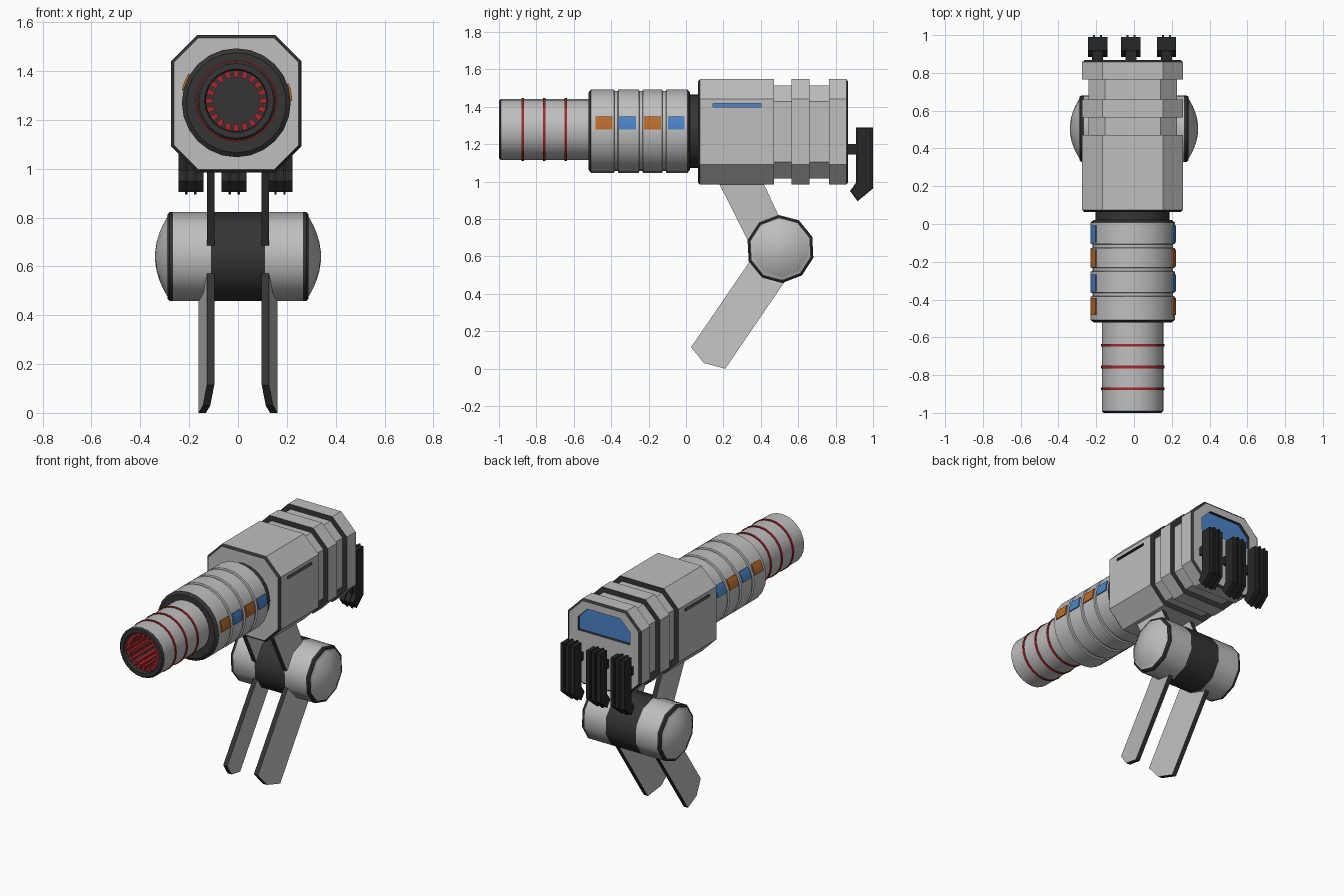
import bpy, bmesh, math
from math import sin, cos, pi, radians

if "Cube" in bpy.data.objects:
    bpy.data.objects.remove(bpy.data.objects["Cube"])


def material(name, r, g, b):
    m = bpy.data.materials.new(name)
    m.diffuse_color = (r, g, b, 1)
    m.use_nodes = True
    m.node_tree.nodes["Principled BSDF"].inputs["Base Color"].default_value = m.diffuse_color
    return m


GREY = material("light grey", 0.52, 0.52, 0.52)
DARK = material("dark grey", 0.035, 0.035, 0.035)
BLACK = material("vent black", 0.02, 0.02, 0.02)
BLUE = material("blue", 0.07, 0.23, 0.58)
ORANGE = material("orange", 0.5, 0.15, 0.025)
RED = material("red", 0.36, 0.02, 0.025)
CX = -0.007      # sideways centre of the gun
BARREL_Z, SLEEVE_Z, BODY_Z = 1.278, 1.27, 1.266


def loft(name, rings, mats, seg, caps=(0, 0), smooth=None):
    """Skin closed rings of points; seg gives the material of each band."""
    bm = bmesh.new()
    vs = [[bm.verts.new(p) for p in ring] for ring in rings]
    n = len(rings[0])
    for k in range(len(vs) - 1):
        for i in range(n):
            j = (i + 1) % n
            f = bm.faces.new((vs[k][i], vs[k][j], vs[k + 1][j], vs[k + 1][i]))
            f.material_index = seg[k]
    for ring, c in zip((vs[0], vs[-1]), caps):
        bm.faces.new(ring).material_index = c
    bmesh.ops.recalc_face_normals(bm, faces=bm.faces)
    me = bpy.data.meshes.new(name)
    bm.to_mesh(me)
    bm.free()
    for m in mats:
        me.materials.append(m)
    if smooth:
        me.polygons.foreach_set("use_smooth", [True] * len(me.polygons))
        me.set_sharp_from_angle(angle=radians(smooth))
    ob = bpy.data.objects.new(name, me)
    bpy.context.collection.objects.link(ob)
    return ob


def prism(name, axis, pts, a, b, mats, cap=0, side=0):
    """Extrude a 2D outline: (x, z) points along Y or (y, z) points along X."""
    def ring(t):
        return [(t, u, v) if axis == 'X' else (u, t, v) for u, v in pts]
    return loft(name, [ring(a), ring(b)], mats, [side], (cap, cap))


def lathe(name, axis, prof, c, mats, n=24, phase=0.0, caps=(0, 0), smooth=35):
    """Turn (position, radius, band material) around an axis through c."""
    rings = []
    for t, r, _ in prof:
        ang = [phase + 2 * pi * i / n for i in range(n)]
        rings.append([(t, c[0] + r * cos(q), c[1] + r * sin(q)) if axis == 'X'
                      else (c[0] + r * cos(q), t, c[1] + r * sin(q)) for q in ang])
    return loft(name, rings, mats, [p[2] for p in prof], caps, smooth)


def box(y0, y1, z0, z1):
    return [(y0, z0), (y1, z0), (y1, z1), (y0, z1)]


# Ribbed octagonal body, dark rib walls and edge bevels
def octagon(y, i):
    w, h, c = 0.267 - i, 0.282 - i, 0.107 - 0.586 * i
    return [(CX + x, y, BODY_Z + z) for x, z in (
        (w, c - h), (w, h - c), (w - c, h), (c - w, h),
        (-w, h - c), (-w, c - h), (c - w, -h), (w - c, -h))]


stations = [(0.063, 0.012), (0.075, 0), (0.47, 0), (0.47, 0.033), (0.565, 0.033),
            (0.565, 0), (0.66, 0), (0.66, 0.033), (0.765, 0.033), (0.765, 0),
            (0.857, 0), (0.867, 0.012)]
body = loft("body", [octagon(*s) for s in stations], [GREY, DARK, BLUE],
            [1, 0, 1, 0, 1, 0, 1, 0, 1, 0, 1])

# Recessed rear window and side slits, cut with dark walls and blue floors
window = [(-0.19, 1.335), (0.19, 1.335), (0.19, 1.42), (0.12, 1.49), (-0.12, 1.49), (-0.19, 1.42)]
cutters = [prism("window_cutter", 'Y', [(CX + x, z) for x, z in window],
                 0.847, 0.95, [GREY, DARK, BLUE], 2, 1)]
for s in (-1, 1):
    cutters.append(prism("slit_cutter", 'X', box(0.145, 0.40, 1.399, 1.417),
                         CX + s * 0.247, CX + s * 0.32, [GREY, DARK, BLUE], 2, 1))
for cut in cutters:
    cut.hide_render = True
    mod = body.modifiers.new("cut", 'BOOLEAN')
    mod.operation = 'DIFFERENCE'
    mod.solver = 'EXACT'
    mod.object = cut
bpy.context.view_layer.objects.active = body
for mod in list(body.modifiers):
    bpy.ops.object.modifier_apply(modifier=mod.name)
for cut in cutters:
    bpy.data.objects.remove(cut)

# Neck between body and sleeve
lathe("neck", 'Y', [(-0.01, 0.196, 0), (0.08, 0.196, 0)], (CX, SLEEVE_Z), [DARK])

# Sleeve of four grooved segments with dark bevelled ends
R = 0.223
prof = [(-0.522, 0.205, 1), (-0.508, R, 0)]
for g0, g1 in ((-0.385, -0.362), (-0.252, -0.230), (-0.128, -0.105)):
    prof += [(g0, R, 0), (g0 + 0.003, R - 0.009, 0), (g1 - 0.003, R - 0.009, 0), (g1, R, 0)]
prof += [(0.008, R, 1), (0.022, 0.205, 1)]
lathe("sleeve", 'Y', prof, (CX, SLEEVE_Z), [GREY, DARK], caps=(1, 1))

# Coloured marker plates on both flanks of the sleeve
marks = [(-0.483, ORANGE), (-0.357, BLUE), (-0.224, ORANGE), (-0.097, BLUE)]
for side, lo, hi in (("right", 2, 20), ("left", 149, 167)):
    for y, mat in marks:
        steps = [radians(lo + (hi - lo) * i / 4) for i in range(5)]
        arc = [(0.229, q) for q in steps] + [(0.2195, q) for q in reversed(steps)]
        prism(side + "_marker", 'Y', [(CX + r * cos(q), SLEEVE_Z + r * sin(q)) for r, q in arc],
              y, y + 0.09, [mat])

# Hollow barrel with raised red rings
prof = [(-0.6, 0.125, 1), (-0.99, 0.125, 1), (-1.0, 0.13, 1), (-1.0, 0.153, 1), (-0.99, 0.163, 0)]
for y in (-0.873, -0.757, -0.642):
    prof += [(y - 0.007, 0.163, 2), (y - 0.007, 0.168, 2), (y + 0.007, 0.168, 2), (y + 0.007, 0.163, 0)]
prof += [(-0.5, 0.163, 0)]
lathe("barrel", 'Y', prof, (CX, BARREL_Z), [GREY, DARK, RED], caps=(1, 0))

# Red rifling ribs inside the bore
for i in range(20):
    q = 2 * pi * i / 20
    rib = [(0.095, -0.009), (0.127, -0.013), (0.127, 0.013), (0.095, 0.009)]
    prism("bore_rib", 'Y', [(CX + r * cos(q) - t * sin(q), BARREL_Z + r * sin(q) + t * cos(q))
                            for r, t in rib], -0.98, -0.6, [RED])

# Three rear vents, each of finned plates on a short bracket
fin = [(0.918, 1.285), (0.99, 1.285), (0.99, 0.967), (0.918, 0.905), (0.885, 0.95), (0.918, 0.995)]
thin = [(0.91, 1.29), (1.0, 1.29), (1.0, 0.963), (0.917, 0.895), (0.877, 0.95), (0.91, 0.995)]
for x in (-0.193, -0.016, 0.172):
    prism("vent_bracket", 'X', box(0.86, 0.93, 1.145, 1.2), x - 0.03, x + 0.03, [BLACK])
    for k in (-1, 0, 1):
        prism("vent_fin", 'X', fin, x + k * 0.037 - 0.0145, x + k * 0.037 + 0.0145, [BLACK])
    for k in (-0.5, 0.5):
        prism("vent_blade", 'X', thin, x + k * 0.037 - 0.005, x + k * 0.037 + 0.005, [BLACK])

# Hinge drum with domed ends
half = []
for r in (0.02, 0.06, 0.095, 0.125, 0.15, 0.165):
    half.append((0.288 + 0.052 * (1 - (r / 0.165) ** 2), r, 0))
half[-1] = (0.288, 0.165, 1)
half += [(0.288, 0.174, 1), (0.28, 0.182, 1), (0.266, 0.182, 0), (0.11, 0.182, 2)]
mirrored = [(-x, r, half[i - 1][2] if i else 0) for i, (x, r, _) in enumerate(half)][::-1]
lathe("hinge_drum", 'X', half + mirrored, (0.505, 0.64), [GREY, DARK, DARK],
      n=10, phase=radians(93), smooth=42)

# Upper arms and splayed lower legs, dark along the rims
arm = [(0.152, 1.04), (0.392, 1.04), (0.55, 0.70), (0.36, 0.625)]
leg = [(0.39, 0.645), (0.027, 0.115), (0.096, 0.03), (0.21, 0.0), (0.565, 0.52)]
for s, side in ((-1, "left"), (1, "right")):
    prism(side + "_arm", 'X', arm, s * 0.096, s * 0.127, [GREY, DARK], 0, 1)
    ob = prism(side + "_leg", 'X', leg, s * 0.097, s * 0.127, [GREY, DARK], 0, 1)
    for v in ob.data.vertices:
        # distance across the leg from its front edge pushes it outward
        across = (v.co.y - 0.027) * 0.825 - (v.co.z - 0.115) * 0.565
        v.co.x += s * 0.034 * across / 0.215
